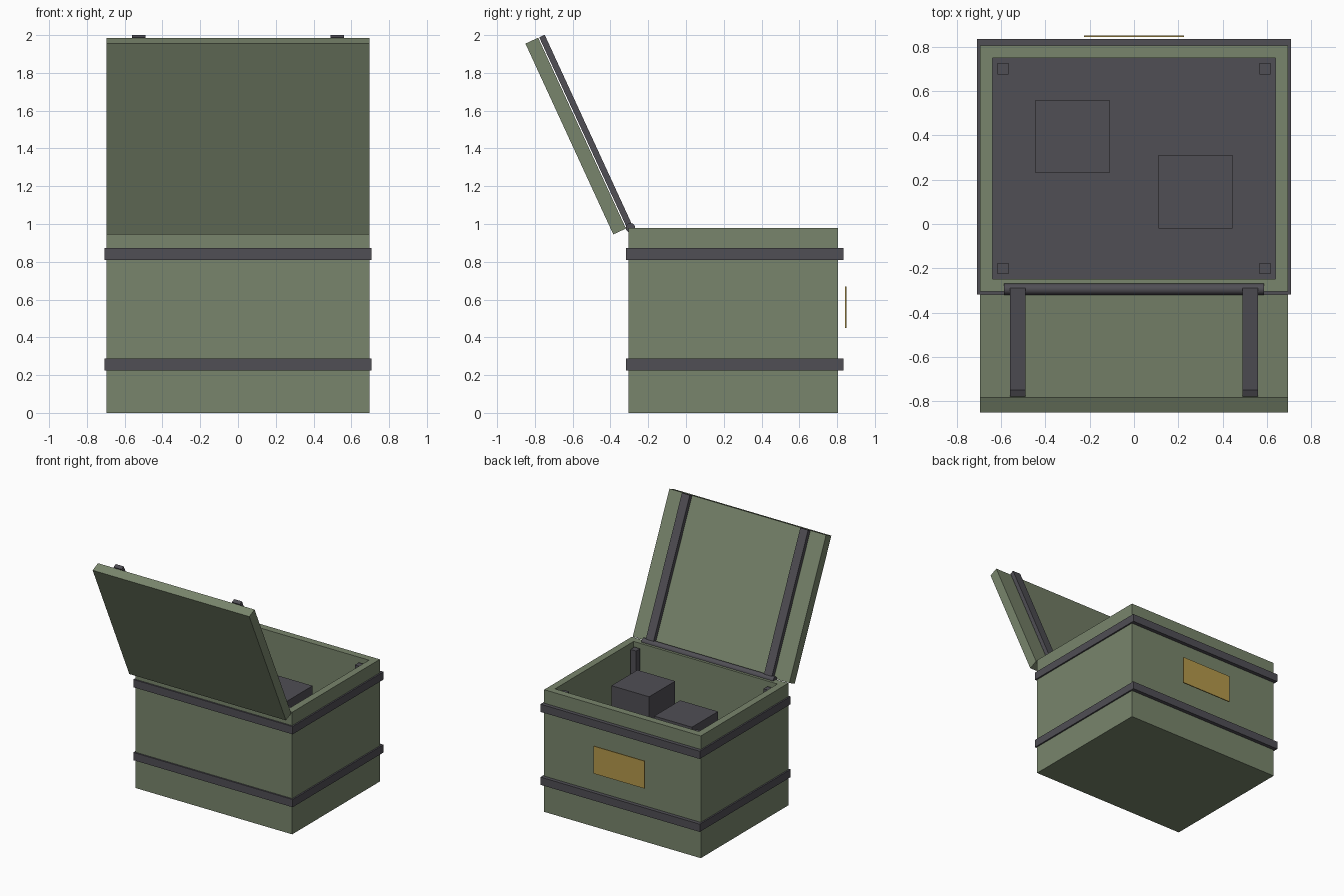
import bpy, bmesh
from math import atan2
from mathutils import Matrix, Vector

if "Cube" in bpy.data.objects:
    bpy.data.objects.remove(bpy.data.objects["Cube"], do_unlink=True)


def material(name, rgb):
    m = bpy.data.materials.new(name)
    m.use_nodes = True
    m.diffuse_color = (*rgb, 1)
    bsdf = next(n for n in m.node_tree.nodes if n.type == 'BSDF_PRINCIPLED')
    bsdf.inputs["Base Color"].default_value = (*rgb, 1)
    return m


olive = material("olive_paint", (0.19, 0.235, 0.15))
steel = material("dark_steel", (0.08, 0.077, 0.09))
brass = material("brass", (0.46, 0.32, 0.07))


def add_object(name, bm, *mats):
    bmesh.ops.recalc_face_normals(bm, faces=bm.faces)
    mesh = bpy.data.meshes.new(name)
    bm.to_mesh(mesh)
    bm.free()
    for m in mats:
        mesh.materials.append(m)
    ob = bpy.data.objects.new(name, mesh)
    bpy.context.collection.objects.link(ob)
    return ob


def box_mesh(lo, hi):
    lo, hi = Vector(lo), Vector(hi)
    bm = bmesh.new()
    bmesh.ops.create_cube(bm, size=1, matrix=Matrix.Translation((lo + hi) / 2)
                          @ Matrix.Diagonal((*(hi - lo), 1)))
    return bm


def box(name, lo, hi, mat):
    return add_object(name, box_mesh(lo, hi), mat)


# Open body: inset the top and sink it to a steel floor
W, FRONT, BACK, H, WALL, FLOOR = 0.695, -0.305, 0.805, 0.98, 0.08, 0.08
bm = box_mesh((-W, FRONT, 0), (W, BACK, H))
top = max(bm.faces, key=lambda f: f.calc_center_median().z)
bmesh.ops.inset_region(bm, faces=[top], thickness=WALL)
sunk = bmesh.ops.extrude_face_region(bm, geom=[top])["geom"]
bmesh.ops.delete(bm, geom=[top], context='FACES_ONLY')
for item in sunk:
    if isinstance(item, bmesh.types.BMVert):
        item.co.z = FLOOR
    elif isinstance(item, bmesh.types.BMFace):
        item.material_index = 1
add_object("body", bm, olive, steel)

# Steel bands as rings around the body
for name, z in (("lower_band", 0.225), ("upper_band", 0.81)):
    x, y0, y1, h = 0.707, -0.317, 0.835, 0.062
    bm = bmesh.new()
    rings = []
    for dz in (0, h):
        outer = [(-x, y0), (x, y0), (x, y1), (-x, y1)]
        inner = [(-W, FRONT), (W, FRONT), (W, BACK), (-W, BACK)]
        rings += [[bm.verts.new((*p, z + dz)) for p in loop] for loop in (outer, inner)]
    for a, b in ((0, 1), (1, 3), (3, 2), (2, 0)):
        for i in range(4):
            j = (i + 1) % 4
            bm.faces.new((rings[a][i], rings[a][j], rings[b][j], rings[b][i]))
    add_object(name, bm, steel)

# Inner corner posts
for side, sx in (("left", 1), ("right", -1)):
    for end, y in (("front", FRONT + WALL), ("back", BACK - WALL - 0.05)):
        xs = sorted((sx * 0.565, sx * 0.615))
        box(f"{end}_{side}_post", (xs[0], y, FLOOR), (xs[1], y + 0.05, 0.95), steel)

# Stowed boxes
for name, x, y in (("right_stowed_box", -0.445, 0.23), ("left_stowed_box", 0.11, -0.02)):
    box(name, (x, y, FLOOR), (x + 0.335, y + 0.33, 0.89), steel)

# Plate behind the back wall
box("back_plate", (-0.225, 0.842, 0.45), (0.225, 0.85, 0.67), brass)

# Tilted lid with two straps, built flat along local z
low, high = Vector((0, -0.385, 0.945)), Vector((0, -0.85, 1.955))
rise = high - low
length = rise.length
tilt = Matrix.Translation(low) @ Matrix.Rotation(atan2(-rise.y, rise.z), 4, 'X')
lid_parts = [box("lid", (-W, 0, 0), (W, 0.074, length), olive)]
for side, x in (("left", 0.49), ("right", -0.56)):
    lid_parts.append(box(f"{side}_lid_strap", (x, 0.08, 0), (x + 0.07, 0.112, length), steel))
for ob in lid_parts:
    ob.data.transform(tilt)

# Hinge rod
bm = bmesh.new()
bmesh.ops.create_cone(bm, cap_ends=True, segments=16, radius1=0.025, radius2=0.025, depth=1.17,
                      matrix=Matrix.Translation((0, -0.294, 0.98)) @ Matrix.Rotation(1.5708, 4, 'Y'))
rod = add_object("hinge_rod", bm, steel)
bpy.context.view_layer.objects.active = rod
rod.select_set(True)
bpy.ops.object.shade_smooth_by_angle()
rod.select_set(False)
